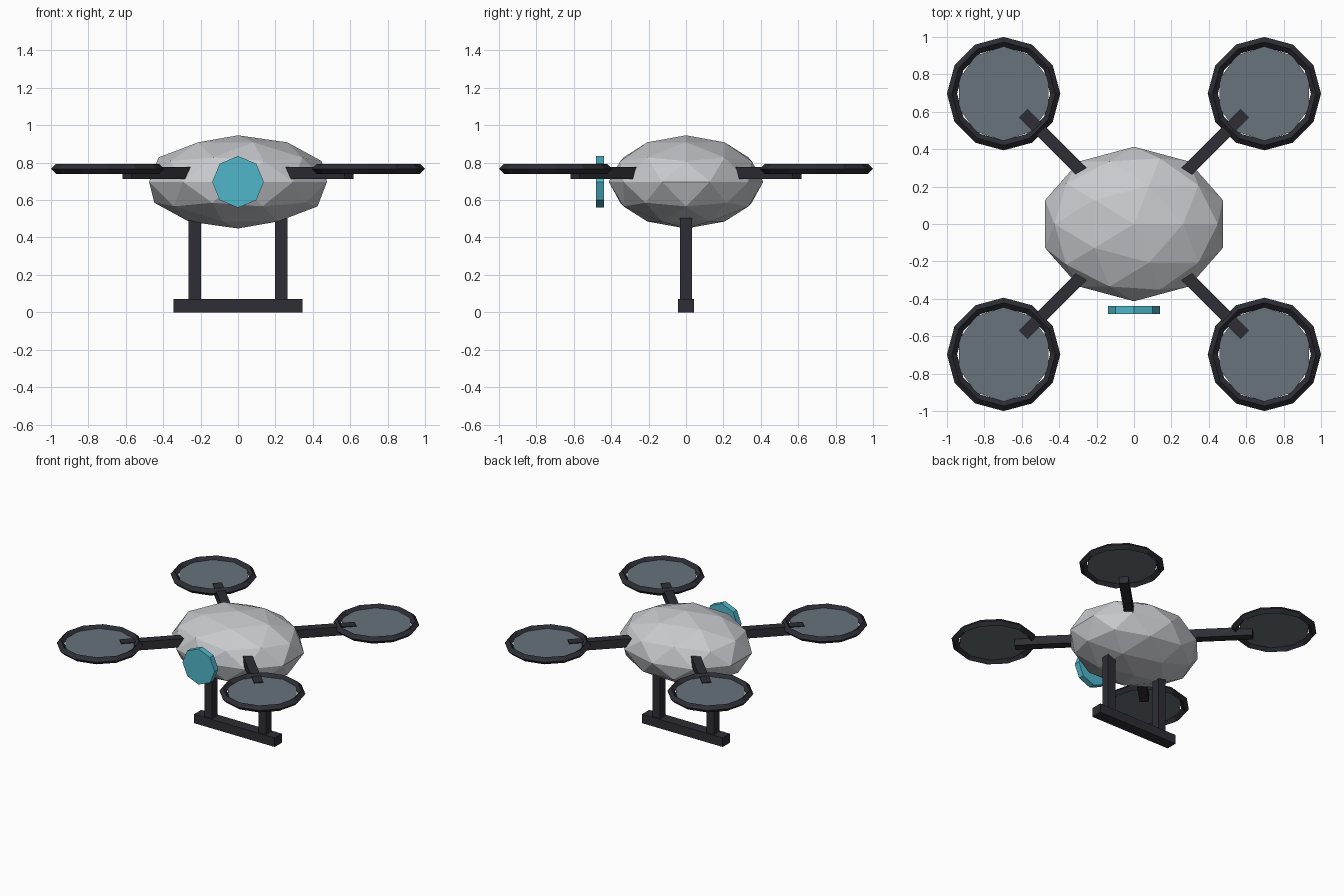
import bpy
import math
from mathutils import Matrix

if "Cube" in bpy.data.objects:
    bpy.data.objects.remove(bpy.data.objects["Cube"], do_unlink=True)


def material(name, color):
    mat = bpy.data.materials.new(name)
    mat.use_nodes = True
    mat.diffuse_color = (*color, 1)
    mat.node_tree.nodes["Principled BSDF"].inputs["Base Color"].default_value = (*color, 1)
    return mat


shell_grey = material("shell_grey", (0.58, 0.59, 0.62))
frame_black = material("frame_black", (0.026, 0.026, 0.036))
rotor_grey = material("rotor_grey", (0.14, 0.17, 0.2))
lens_cyan = material("lens_cyan", (0.08, 0.47, 0.59))


def finish(name, mat):
    obj = bpy.context.object
    obj.name = name
    obj.data.materials.append(mat)
    return obj


def box(name, size, location, turn=0):
    bpy.ops.mesh.primitive_cube_add(size=1, location=location, rotation=(0, 0, turn))
    obj = finish(name, frame_black)
    obj.data.transform(Matrix.Diagonal((*size, 1)))
    return obj


MID = 0.697       # height of the body centre
ROTOR_Z = 0.767   # height of the rotor plane

# Faceted body
bpy.ops.mesh.primitive_ico_sphere_add(subdivisions=2, radius=1, location=(0, 0, MID))
body = finish("body", shell_grey)
body.data.transform(Matrix.Diagonal((0.5, 0.413, 0.249, 1)))

# Octagonal camera lens in front of the body
bpy.ops.mesh.primitive_cylinder_add(vertices=8, radius=0.138, depth=0.045,
                                    location=(0, -0.46, MID), rotation=(math.pi / 2, 0, 0))
finish("camera_lens", lens_cyan)

# Four arms, each with a rotor guard and a rotor disc
for side, sx in (("left", 1), ("right", -1)):
    for end, sy in (("front", -1), ("back", 1)):
        label = f"{end}_{side}"
        x, y = 0.697 * sx, 0.697 * sy
        box(f"{label}_arm", (0.56, 0.066, 0.066), (0.395 * sx, 0.395 * sy, 0.745),
            math.atan2(sy, sx))
        bpy.ops.mesh.primitive_torus_add(major_segments=12, minor_segments=4,
                                         major_radius=0.276, minor_radius=0.027,
                                         location=(x, y, ROTOR_Z))
        finish(f"{label}_rotor_guard", frame_black)
        bpy.ops.mesh.primitive_cylinder_add(vertices=10, radius=0.252, depth=0.01,
                                            location=(x, y, ROTOR_Z))
        finish(f"{label}_rotor_disc", rotor_grey)

    # Landing leg
    box(f"{side}_landing_leg", (0.065, 0.065, 0.48), (0.231 * sx, 0, 0.28))

# Landing skid joining the legs
box("landing_skid", (0.69, 0.087, 0.07), (0, 0, 0.035))
